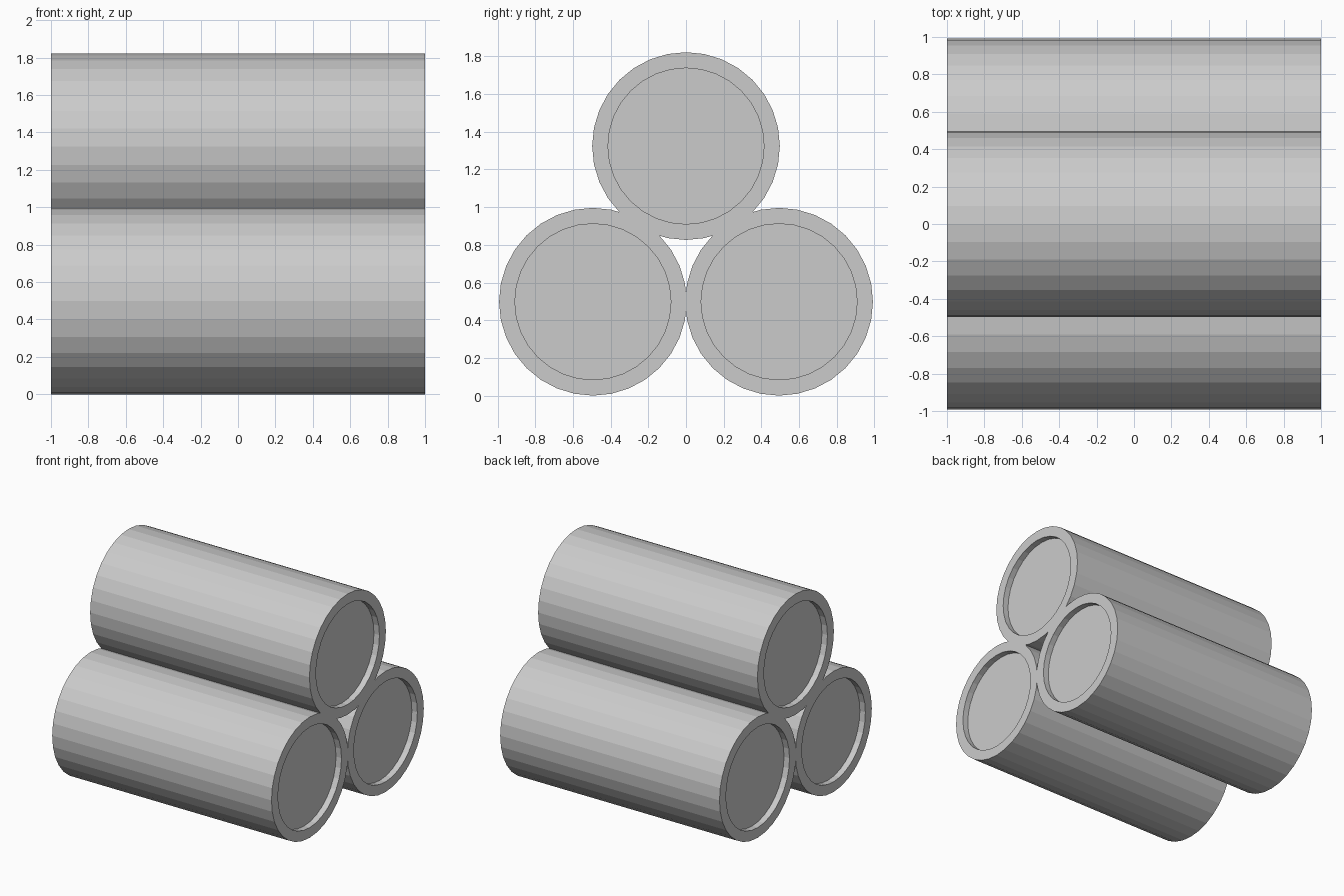
import bpy, bmesh, math

if "Cube" in bpy.data.objects:
    bpy.data.objects.remove(bpy.data.objects["Cube"])

SIDES = 32
OUTER, INNER = 0.498, 0.414   # pipe radius and recess radius
HALF, DEPTH = 1.0, 0.05       # half length and recess depth

grey = bpy.data.materials.new("light_grey")
grey.diffuse_color = (0.6, 0.6, 0.6, 1)
grey.use_nodes = True
grey.node_tree.nodes["Principled BSDF"].inputs["Base Color"].default_value = grey.diffuse_color


def pipe(name, y, z):
    """Cylinder along x with a shallow recessed cap at each end."""
    bm = bmesh.new()
    profile = [(-HALF + DEPTH, INNER), (-HALF, INNER), (-HALF, OUTER),
               (HALF, OUTER), (HALF, INNER), (HALF - DEPTH, INNER)]
    rings = []
    for x, r in profile:
        rings.append([bm.verts.new((x,
                                    r * math.cos(2 * math.pi * i / SIDES),
                                    r * math.sin(2 * math.pi * i / SIDES)))
                      for i in range(SIDES)])
    # walls, end rims and recess walls
    for a, b in zip(rings, rings[1:]):
        for i in range(SIDES):
            j = (i + 1) % SIDES
            bm.faces.new((a[i], a[j], b[j], b[i]))
    # recessed caps
    bm.faces.new(rings[0])
    bm.faces.new(rings[-1])
    bmesh.ops.recalc_face_normals(bm, faces=bm.faces)
    mesh = bpy.data.meshes.new(name)
    bm.to_mesh(mesh)
    bm.free()
    mesh.materials.append(grey)
    obj = bpy.data.objects.new(name, mesh)
    obj.location = (0, y, z)
    bpy.context.collection.objects.link(obj)


# two pipes side by side with one resting on top
pipe("front_pipe", -0.494, OUTER)
pipe("back_pipe", 0.494, OUTER)
pipe("top_pipe", 0, 1.324)
